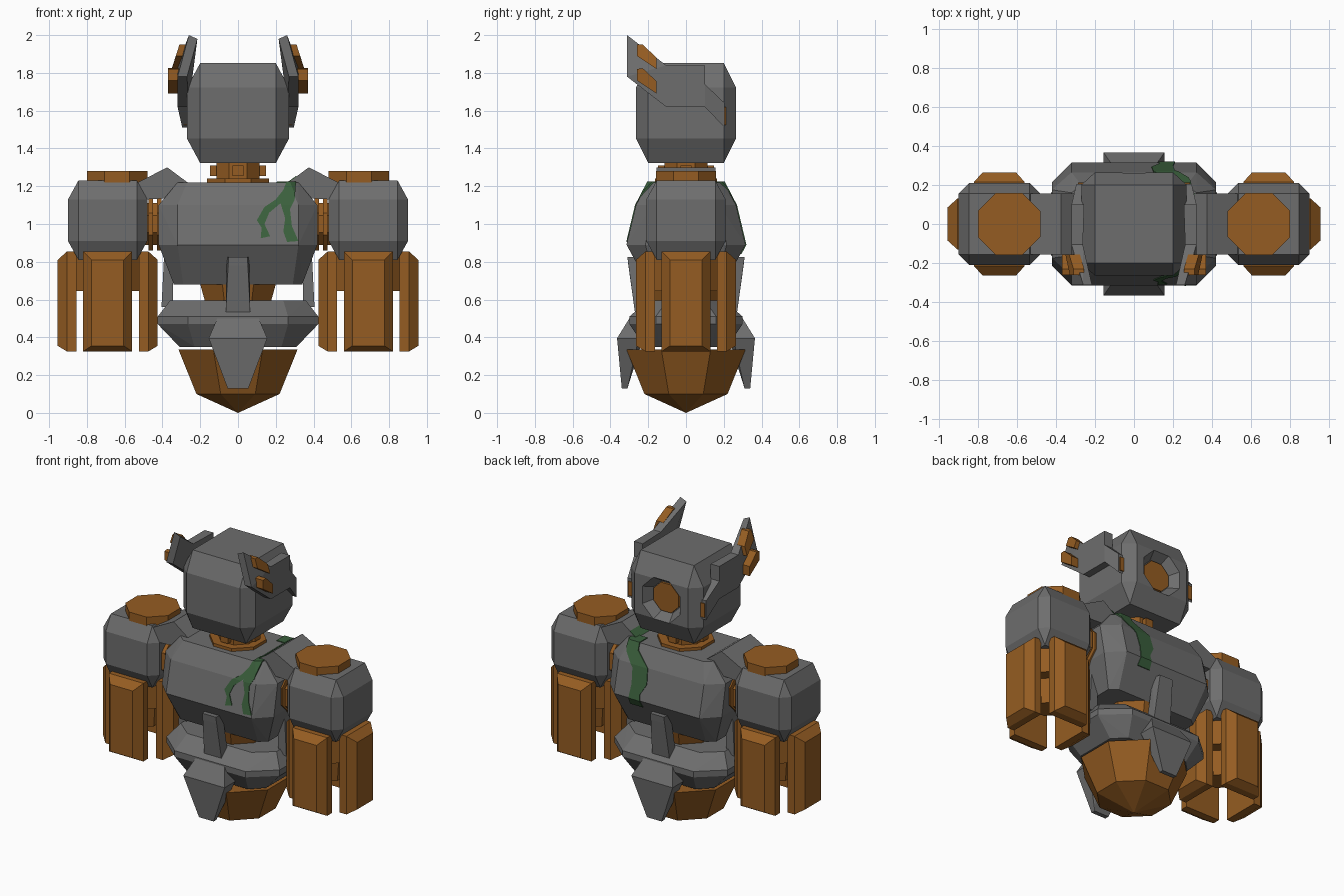
import bpy, bmesh, math
from mathutils import Vector

if "Cube" in bpy.data.objects:
    bpy.data.objects.remove(bpy.data.objects["Cube"])


def material(name, rgb):
    m = bpy.data.materials.new(name)
    m.diffuse_color = (*rgb, 1)
    m.use_nodes = True
    m.node_tree.nodes["Principled BSDF"].inputs["Base Color"].default_value = m.diffuse_color
    return m


GREY = material("stone grey", (0.155, 0.155, 0.155))
ORANGE = material("rust orange", (0.30, 0.108, 0.016))
GREEN = material("moss green", (0.042, 0.115, 0.045))


def finish(name, bm, mat):
    bmesh.ops.recalc_face_normals(bm, faces=bm.faces)
    me = bpy.data.meshes.new(name)
    bm.to_mesh(me)
    bm.free()
    me.materials.append(mat)
    ob = bpy.data.objects.new(name, me)
    bpy.context.collection.objects.link(ob)
    return ob


def hull(name, pts, mat):
    """Convex faceted solid around a few points."""
    bm = bmesh.new()
    for p in pts:
        bm.verts.new(p)
    r = bmesh.ops.convex_hull(bm, input=bm.verts)
    junk = {v for v in r["geom_interior"] if isinstance(v, bmesh.types.BMVert)}
    bmesh.ops.delete(bm, geom=list(junk), context='VERTS')
    bmesh.ops.dissolve_limit(bm, angle_limit=0.01, verts=bm.verts, edges=bm.edges)
    return finish(name, bm, mat)


def box_pts(x0, x1, y0, y1, z0, z1):
    return [(x, y, z) for x in (x0, x1) for y in (y0, y1) for z in (z0, z1)]


def chamfer_pts(c, h, b):
    """Corner points of a box with chamfered edges."""
    pts = []
    for sx in (-1, 1):
        for sy in (-1, 1):
            for sz in (-1, 1):
                for ax in range(3):
                    d = [h[i] - (0 if i == ax else b[i]) for i in range(3)]
                    pts.append((c[0] + sx * d[0], c[1] + sy * d[1], c[2] + sz * d[2]))
    return pts


def section(hx, hy, z, cx, cy):
    """Rectangle with cut corners at height z."""
    return [(sx * x, sy * y, z) for sx in (-1, 1) for sy in (-1, 1)
            for x, y in ((hx, hy - cy), (hx - cx, hy))]


def octagon(apothem, h, c=(0, 0), axis='z'):
    """Octagon with flat sides, at height h along the axis."""
    r = apothem / math.cos(math.pi / 8)
    out = []
    for i in range(8):
        a = math.pi / 8 + i * math.pi / 4
        u, v = c[0] + r * math.cos(a), c[1] + r * math.sin(a)
        out.append({'z': (u, v, h), 'y': (u, h, v), 'x': (h, u, v)}[axis])
    return out


def flip(pts, s):
    return [(s * p[0], p[1], p[2]) for p in pts]


def boolean(ob, cutter, op):
    m = ob.modifiers.new("cut", 'BOOLEAN')
    m.operation, m.solver, m.object = op, 'EXACT', cutter
    cutter.hide_render = True
    cutter.hide_set(True)


# Head with a recessed round eye on the back side
head = hull("head", chamfer_pts((0, 0, 1.587), (.27, .265, .265), (.07, .065, .13)), GREY)
cutter = hull("eye_cutter", octagon(.10, .20, (0, 1.587), 'y') + octagon(.152, .28, (0, 1.587), 'y'), GREY)
boolean(head, cutter, 'DIFFERENCE')
hull("eye", octagon(.095, .18, (0, 1.587), 'y') + octagon(.095, .215, (0, 1.587), 'y'), ORANGE)

# Neck
hull("neck_base", octagon(.165, 1.2) + octagon(.165, 1.24), ORANGE)
hull("neck", octagon(.115, 1.2) + octagon(.115, 1.34), ORANGE)
for i, (dx, dy) in enumerate(((1, 0), (-1, 0), (0, 1), (0, -1))):
    hull(f"neck_bolt_{i}", box_pts(dx * .12 - .028, dx * .12 + .028, dy * .12 - .028,
                                   dy * .12 + .028, 1.255, 1.31), ORANGE)


# Torso, belt and bowl
def torso_pts(g):
    return (section(.32 + g, .2 + g, 1.22 + g, .05, .04) + section(.42 + g, .265 + g, 1.1, .1, .09)
            + section(.42 + g, .315 + g, .89, .1, .1) + section(.34 + g, .2 + g, .68 - g, .05, .04))


hull("torso", torso_pts(0), GREY)
hull("waist", octagon(.15, .5) + octagon(.205, .7), ORANGE)
hull("belt", section(.36, .2, .595, .12, .1) + section(.425, .3, .51, .16, .14)
     + section(.425, .3, .47, .16, .14) + section(.31, .22, .35, .08, .08), GREY)
hull("bowl", octagon(.315, .335) + octagon(.22, .1) + [(0, 0, 0)], ORANGE)

# Front and back: struts and hanging plates
for s, side in ((-1, "front"), (1, "back")):
    hull(side + "_strut", [(x * w, s * y, z) for x in (-1, 1) for w, y, z in
         ((.05, .31, .825), (.06, .25, .825), (.05, .305, .78), (.065, .27, .53), (.065, .2, .53))], GREY)
    hull(side + "_plate", [(x * w, s * y, z) for x in (-1, 1) for w, y, z in
         ((.11, .3, .50), (.155, .365, .395), (.155, .25, .395), (.055, .34, .13),
          (.055, .31, .13), (.11, .2, .48))], GREY)

# Moss stripe: outlines cut from a slightly larger torso
front_moss = [(.27, 1.26), (.31, 1.26), (.30, 1.13), (.275, 1.08), (.285, .99), (.32, .91), (.26, .905),
              (.24, .96), (.25, 1.03), (.225, 1.11), (.165, 1.06), (.14, 1.0), (.17, .935), (.12, .925),
              (.125, .98), (.10, 1.02), (.14, 1.09), (.20, 1.13), (.24, 1.18)]
back_moss = [(.21, 1.26), (.31, 1.26), (.28, 1.16), (.21, 1.08), (.2, .98), (.215, .84), (.12, .84),
             (.13, .93), (.09, 1.0), (.1, 1.1), (.2, 1.18)]
for name, outline, s in (("front_moss", front_moss, -1), ("back_moss", back_moss, 1)):
    bm = bmesh.new()
    face = bm.faces.new([bm.verts.new((x, s * .12, z)) for x, z in outline])
    ext = bmesh.ops.extrude_face_region(bm, geom=[face])
    bmesh.ops.translate(bm, vec=Vector((0, s * .4, 0)),
                        verts=[v for v in ext["geom"] if isinstance(v, bmesh.types.BMVert)])
    cut = finish(name + "_cutter", bm, GREEN)
    boolean(hull(name, torso_pts(.005), GREEN), cut, 'INTERSECT')
hull("shoulder_moss", [(x, y, z + d) for x, z in ((.255, 1.211), (.31, 1.25))
                       for y in (-.158, .158) for d in (0, .006)], GREEN)

# Paired parts
for s, side in ((-1, "left_"), (1, "right_")):
    def part(name, pts, mat):
        return hull(side + name, flip(pts, s), mat)

    # Ear: leaning tip, middle plate and lower tail
    root = [(x, -.105, z) for x in (.262, .32) for z in (1.62, 1.84)]
    mid = [(x, .1, z) for x in (.255, .32) for z in (1.62, 1.84)]
    part("ear_tip", root + [(.27, -.312, 1.78), (.32, -.312, 1.78), (.215, -.312, 1.98),
                            (.26, -.312, 2.0)], GREY)
    part("ear_plate", root + mid, GREY)
    part("ear_tail", [(x, y, z) for x, y, z in ((.25, .1, 1.62), (.32, .1, 1.62), (.25, .1, 1.74),
         (.32, .1, 1.74), (.24, .205, 1.51), (.295, .205, 1.51), (.24, .205, 1.64), (.295, .205, 1.64))], GREY)
    part("ear_lamp", box_pts(.245, .287, .19, .212, 1.525, 1.62), ORANGE)
    part("ear_fin_low", [(x, y, z) for x in (.30, .37) for y, z in
         ((-.26, 1.82), (-.23, 1.825), (-.155, 1.755), (-.155, 1.69), (-.26, 1.76))], ORANGE)
    part("ear_fin_high", [(x + (1.95 - z) * .32 - .01, y, z) for x in (.265, .32) for y, z in
         ((-.26, 1.95), (-.23, 1.95), (-.155, 1.88), (-.155, 1.82), (-.26, 1.89))], ORANGE)

    # Side strut between torso and belt
    part("side_strut", [(x, y, z) for y in (-.06, .06) for x, z in
         ((.34, .86), (.39, .86), (.345, .56), (.405, .56))], GREY)

    # Shoulder with its mount, joint and cap
    part("shoulder_mount", [(x, y, z) for y in (-.155, .155) for x, z in
         ((.24, 1.20), (.375, 1.30), (.53, 1.22), (.49, 1.13), (.30, 1.14))], GREY)
    part("shoulder_joint", octagon(.11, .35, (0, 1.0), 'x') + octagon(.11, .55, (0, 1.0), 'x'), ORANGE)
    for i, x in enumerate((.405, .45)):
        part(f"joint_ring_{i}", octagon(.14, x, (0, 1.0), 'x') + octagon(.14, x + .025, (0, 1.0), 'x'), ORANGE)
    part("shoulder", chamfer_pts((.69, 0, 1.02), (.21, .21, .21), (.055, .055, .1)), GREY)
    part("shoulder_cap", octagon(.16, 1.2, (.64, 0)) + octagon(.16, 1.28, (.64, 0)), ORANGE)

    # Arm: inner core and four hanging panels
    part("arm_core", octagon(.175, .645, (.69, 0)) + octagon(.175, .84, (.69, 0)), ORANGE)
    part("arm_core_tip", octagon(.08, .48, (.69, 0)) + octagon(.1, .7, (.69, 0)), ORANGE)
    for k in range(4):
        c, n = round(math.cos(k * math.pi / 2)), round(math.sin(k * math.pi / 2))
        local = [(r, t * w, z) for t in (-1, 1) for r, w, z in
                 ((.265, .085, .81), (.265, .085, .355), (.215, .13, .855), (.215, .13, .325),
                  (.165, .13, .855), (.165, .13, .325))]
        part(f"arm_panel_{k}", [(.69 + c * r - n * w, n * r + c * w, z) for r, w, z in local], ORANGE)
